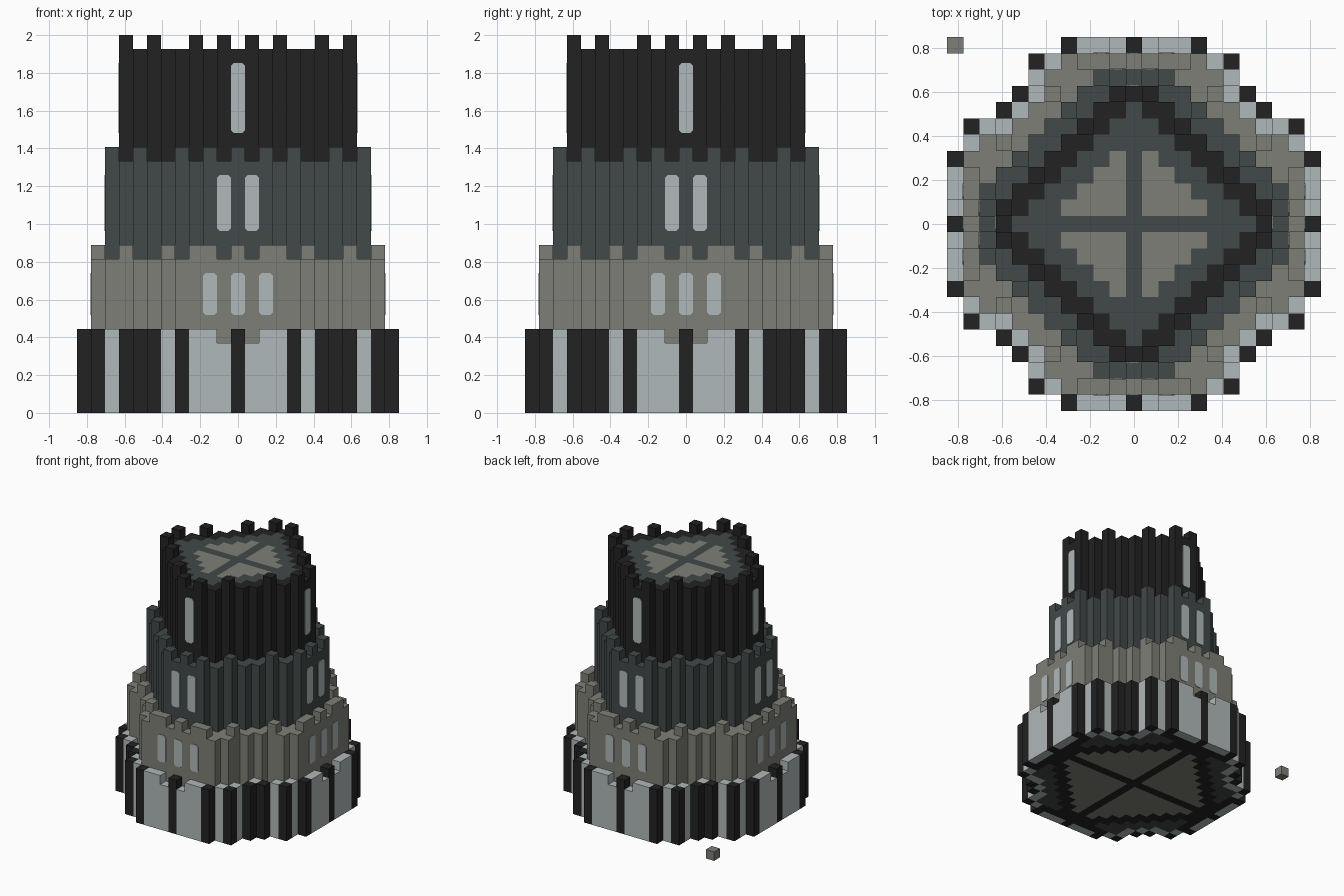
import bpy, bmesh
from mathutils import Vector, Matrix

cube = bpy.data.objects.get("Cube")
if cube:
    bpy.data.objects.remove(cube, do_unlink=True)

U = 2 / 27          # edge of one block
HALF = 11           # blocks run from -HALF to HALF

COLOURS = {
    "black": (0.016, 0.016, 0.016),
    "slate": (0.054, 0.066, 0.065),
    "stone": (0.212, 0.212, 0.187),
    "pale": (0.434, 0.479, 0.491),
}
MATS = {}
for name, rgb in COLOURS.items():
    m = bpy.data.materials.new(name)
    m.use_nodes = True
    m.diffuse_color = (*rgb, 1)
    m.node_tree.nodes["Principled BSDF"].inputs["Base Color"].default_value = (*rgb, 1)
    MATS[name] = m
NAMES = list(COLOURS)

blocks = {}         # block position -> (part, colour)


def column(x, y, z0, z1, part, colour):
    for z in range(z0, z1):
        blocks[x, y, z] = (part, colour)


def mirrored(points):
    """All reflections of points given for one eighth of the plan."""
    return {p for a, b in points for s in (1, -1) for t in (1, -1)
            for p in ((a * s, b * t), (b * s, a * t))}


def plan(test):
    r = range(-HALF, HALF + 1)
    return [(x, y) for x in r for y in r
            if test(max(abs(x), abs(y)), abs(x) + abs(y))]


def tier(part, colour, z0, z1, test, merlons):
    """Solid storey with battlement blocks on its rim."""
    for x, y in plan(test):
        column(x, y, z0, z1, part, colour)
    for x, y in mirrored(merlons):
        column(x, y, z1, z1 + 1, part, colour)


# Three stepped storeys
tier("lower_storey", "stone", 0, 11,
     lambda m, s: m <= 10 and (s <= 13 or (m >= 9 and s <= 14)),
     [(10, 0), (10, 2), (10, 3), (8, 5)])
tier("middle_storey", "slate", 11, 18, lambda m, s: m <= 9 and s <= 11,
     [(9, 0), (9, 2), (7, 4)])
tier("upper_storey", "black", 18, 26, lambda m, s: m <= 8 and s <= 9,
     [(8, 1), (6, 3)])

# Base wall with its pillars
for x, y in mirrored([(11, 2), (11, 3), (10, 5), (9, 6), (7, 7)]):
    column(x, y, 0, 6, "base_wall", "pale")
for x, y in mirrored([(11, 1), (8, 6)]):
    column(x, y, 0, 5, "base_wall", "pale")
for x, y in mirrored([(11, 0), (11, 4), (10, 6), (8, 7)]):
    column(x, y, 0, 6, "base_pillars", "black")

# Roof and floor patterns
for x, y in plan(lambda m, s: s <= 7):
    panel = x and y and abs(x) + abs(y) <= 5
    blocks[x, y, 25] = ("roof", "stone" if panel else "slate")
for x, y, z in [k for k, v in blocks.items() if k[2] == 0 and v[0] == "lower_storey"]:
    m, s = max(abs(x), abs(y)), abs(x) + abs(y)
    if x and y and s <= 9:
        colour = "stone"
    elif s <= 11 and m <= 9 or m == 10:
        colour = "black"
    else:
        colour = "slate"
    blocks[x, y, z] = ("floor", colour)

# Loose block beside the tower
column(-HALF, HALF, 0, 1, "loose_block", "stone")


def finish(bm, name):
    me = bpy.data.meshes.new(name)
    bm.to_mesh(me)
    bm.free()
    for n in NAMES:
        me.materials.append(MATS[n])
    ob = bpy.data.objects.new(name, me)
    bpy.context.collection.objects.link(ob)


# Skin the blocks, leaving out faces between neighbours
AXES = [Vector(v) * s for v in ((1, 0, 0), (0, 1, 0), (0, 0, 1)) for s in (1, -1)]
meshes = {}
for pos, (part, colour) in blocks.items():
    bm = meshes.setdefault(part, bmesh.new()) if part not in meshes else meshes[part]
    centre = Vector(pos) + Vector((0, 0, 0.5))
    for n in AXES:
        if tuple(int(c) for c in Vector(pos) + n) in blocks:
            continue
        a = Vector((n.y, n.z, n.x))
        b = n.cross(a)
        corners = [(centre + (n + a * i + b * j) / 2) * U
                   for i, j in ((-1, -1), (1, -1), (1, 1), (-1, 1))]
        f = bm.faces.new([bm.verts.new(c) for c in corners])
        f.material_index = NAMES.index(colour)
for part, bm in meshes.items():
    bmesh.ops.remove_doubles(bm, verts=bm.verts[:], dist=U / 100)
    finish(bm, part)


def windows(name, reach, columns, z0, z1):
    """Thin plates with clipped corners on all four sides."""
    bm = bmesh.new()
    c = 0.2
    for k in range(4):
        turn = Matrix.Rotation(k * 1.5707963, 3, "Z")
        for x in columns:
            l, r = x - 0.5, x + 0.5
            outline = [(l + c, z0), (r - c, z0), (r, z0 + c), (r, z1 - c),
                       (r - c, z1), (l + c, z1), (l, z1 - c), (l, z0 + c)]
            f = bm.faces.new([bm.verts.new(turn @ Vector((px, -reach - 0.5, pz)) * U)
                              for px, pz in outline])
            out = turn @ Vector((0, -0.004, 0))
            ext = bmesh.ops.extrude_face_region(bm, geom=[f])["geom"]
            bmesh.ops.translate(bm, vec=out,
                                verts=[g for g in ext if isinstance(g, bmesh.types.BMVert)])
    bmesh.ops.recalc_face_normals(bm, faces=bm.faces[:])
    for f in bm.faces:
        f.material_index = NAMES.index("pale")
    finish(bm, name)


windows("lower_windows", 10, (-2, 0, 2), 7, 10)
windows("middle_windows", 9, (-1, 1), 13, 17)
windows("upper_windows", 8, (0,), 20, 25)
